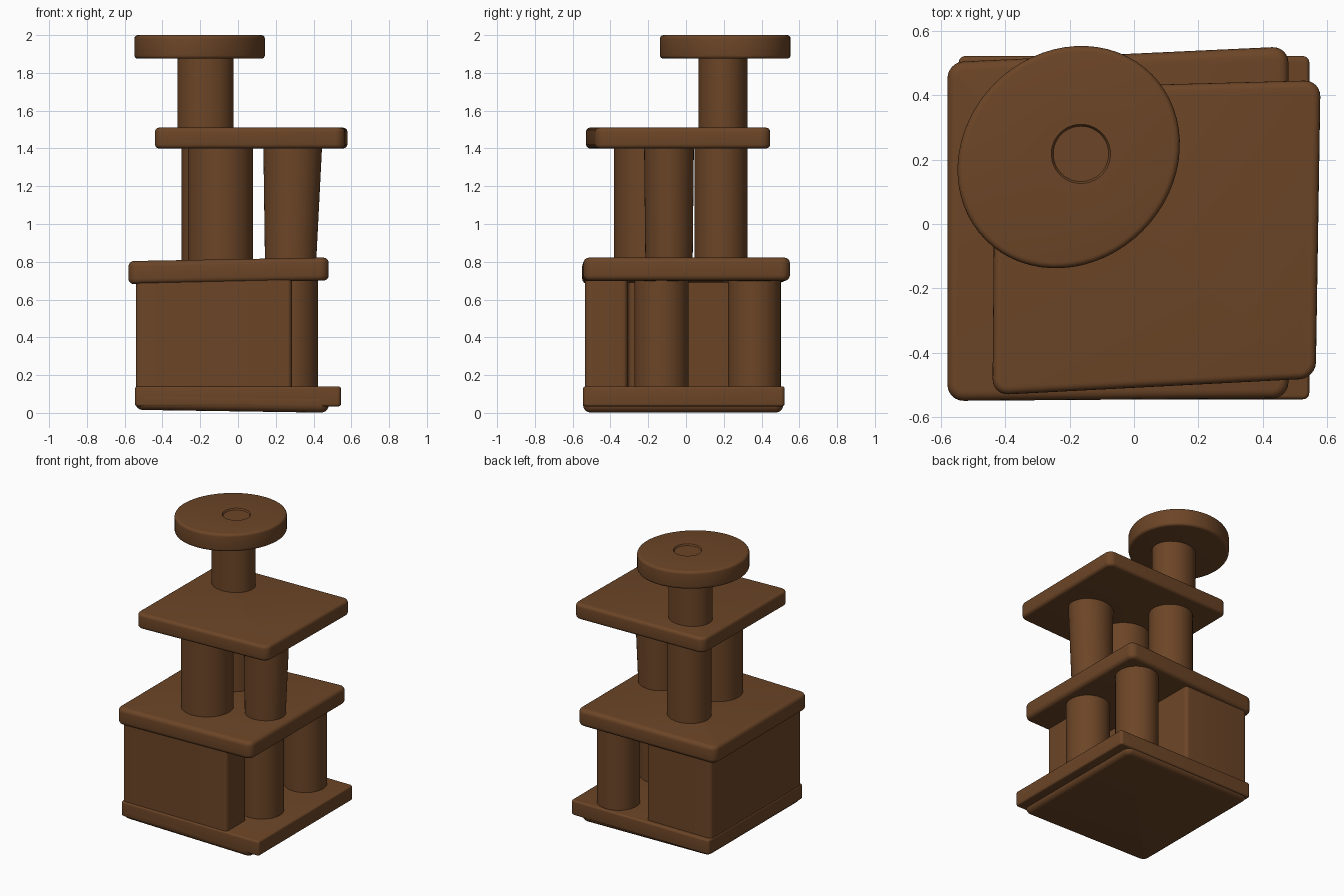
import bpy, bmesh, math

if "Cube" in bpy.data.objects:
    bpy.data.objects.remove(bpy.data.objects["Cube"])

wood = bpy.data.materials.new("brown_wood")
wood.diffuse_color = (0.15, 0.06, 0.02, 1)
wood.use_nodes = True
wood.node_tree.nodes["Principled BSDF"].inputs["Base Color"].default_value = wood.diffuse_color


def finish(name, bm):
    bmesh.ops.recalc_face_normals(bm, faces=bm.faces)
    me = bpy.data.meshes.new(name)
    bm.to_mesh(me)
    bm.free()
    me.materials.append(wood)
    ob = bpy.data.objects.new(name, me)
    bpy.context.collection.objects.link(ob)
    bpy.ops.object.select_all(action='DESELECT')
    ob.select_set(True)
    bpy.context.view_layer.objects.active = ob
    bpy.ops.object.shade_smooth_by_angle(angle=math.radians(40))
    return ob


def slab(name, outline, z0, z1, corner, rim, slope=0.0):
    """Extruded outline with rounded corners, softened rims and a slight tilt along x."""
    bm = bmesh.new()
    low = [bm.verts.new((x, y, z0)) for x, y in outline]
    high = [bm.verts.new((x, y, z1)) for x, y in outline]
    n = len(outline)
    bm.faces.new(low[::-1])
    bm.faces.new(high)
    for i in range(n):
        j = (i + 1) % n
        bm.faces.new((low[i], low[j], high[j], high[i]))
    bm.normal_update()
    upright = [e for e in bm.edges if abs(e.verts[0].co.z - e.verts[1].co.z) > 1e-4]
    bmesh.ops.bevel(bm, geom=upright, offset=corner, segments=6, profile=0.5, affect='EDGES')
    if rim:
        rims = [e for e in bm.edges if abs(e.verts[0].co.z - e.verts[1].co.z) < 1e-4]
        bmesh.ops.bevel(bm, geom=rims, offset=rim, segments=4, profile=0.5, affect='EDGES')
    for v in bm.verts:
        v.co.z += slope * v.co.x
    return finish(name, bm)


def loft(name, rings, turn=0.0, n=64):
    """Stack of elliptical rings (cx, cy, rx, ry, z), capped at both ends."""
    bm = bmesh.new()
    c, s = math.cos(turn), math.sin(turn)
    loops = []
    for cx, cy, rx, ry, z in rings:
        loop = []
        for i in range(n):
            a = 2 * math.pi * i / n
            u, v = rx * math.cos(a), ry * math.sin(a)
            loop.append(bm.verts.new((cx + u * c - v * s, cy + u * s + v * c, z)))
        loops.append(loop)
    for p, q in zip(loops, loops[1:]):
        for i in range(n):
            j = (i + 1) % n
            bm.faces.new((p[i], p[j], q[j], q[i]))
    bm.faces.new(loops[0][::-1])
    bm.faces.new(loops[-1])
    return finish(name, bm)


def rect(x0, x1, y0, y1):
    return [(x0, y0), (x1, y0), (x1, y1), (x0, y1)]


# Base: stepped underside with a lip along the right side
slab("base_foot", rect(-0.545, 0.48, -0.545, 0.515), 0.008, 0.12, 0.05, 0.04, -0.015)
slab("base_plate", rect(-0.545, 0.545, -0.545, 0.522), 0.035, 0.14, 0.02, 0.012)

# Lower level: L-shaped enclosed box and two columns
slab("lower_box", [(-0.54, -0.535), (0.285, -0.535), (0.285, -0.31), (-0.03, -0.31),
                   (-0.03, 0.49), (-0.54, 0.49)], 0.10, 0.72, 0.025, 0)
for i, (x, y, r) in enumerate([(0.28, -0.13, 0.143), (0.28, 0.362, 0.14)]):
    loft(f"lower_column_{i + 1}", [(x, y, r, r, 0.11), (x, y, r, r, 0.73)])

# Middle platform
slab("middle_platform", [(-0.58, -0.55), (0.48, -0.542), (0.48, 0.552), (-0.58, 0.503)],
     0.692, 0.814, 0.05, 0.028, 0.018)

# Upper level: three columns
loft("upper_column_front", [(-0.093, -0.213, 0.172, 0.168, 0.78), (-0.093, -0.213, 0.172, 0.168, 1.43)])
loft("upper_column_back", [(-0.155, 0.185, 0.145, 0.14, 0.78), (-0.155, 0.185, 0.145, 0.14, 1.43)])
loft("upper_column_right", [(0.278, -0.09, 0.135, 0.125, 0.78), (0.29, -0.09, 0.156, 0.132, 1.43)])

# Upper platform
slab("upper_platform", [(-0.44, -0.532), (0.565, -0.48), (0.58, 0.447), (-0.432, 0.42)],
     1.40, 1.51, 0.05, 0.022)

# Perch post and round top disc with a shallow dimple
loft("perch_post", [(-0.172, 0.196, 0.149, 0.13, 1.48), (-0.172, 0.196, 0.149, 0.13, 1.90)])
cx, cy, a, b, d = -0.203, 0.208, 0.365, 0.325, 0.018
rings = []
for k in range(5):
    t = math.pi / 2 * k / 4
    e = d * (1 - math.sin(t))
    rings.append((cx, cy, a - e, b - e, 1.875 + d * (1 - math.cos(t))))
rings += [(2 * cx - cx, cy, r[2], r[3], 1.875 + 2.0 - r[4]) for r in rings[::-1]]
rings += [(-0.165, 0.218, 0.092, 0.092, 2.0), (-0.165, 0.218, 0.086, 0.086, 1.99)]
loft("top_disc", rings, math.radians(45))
